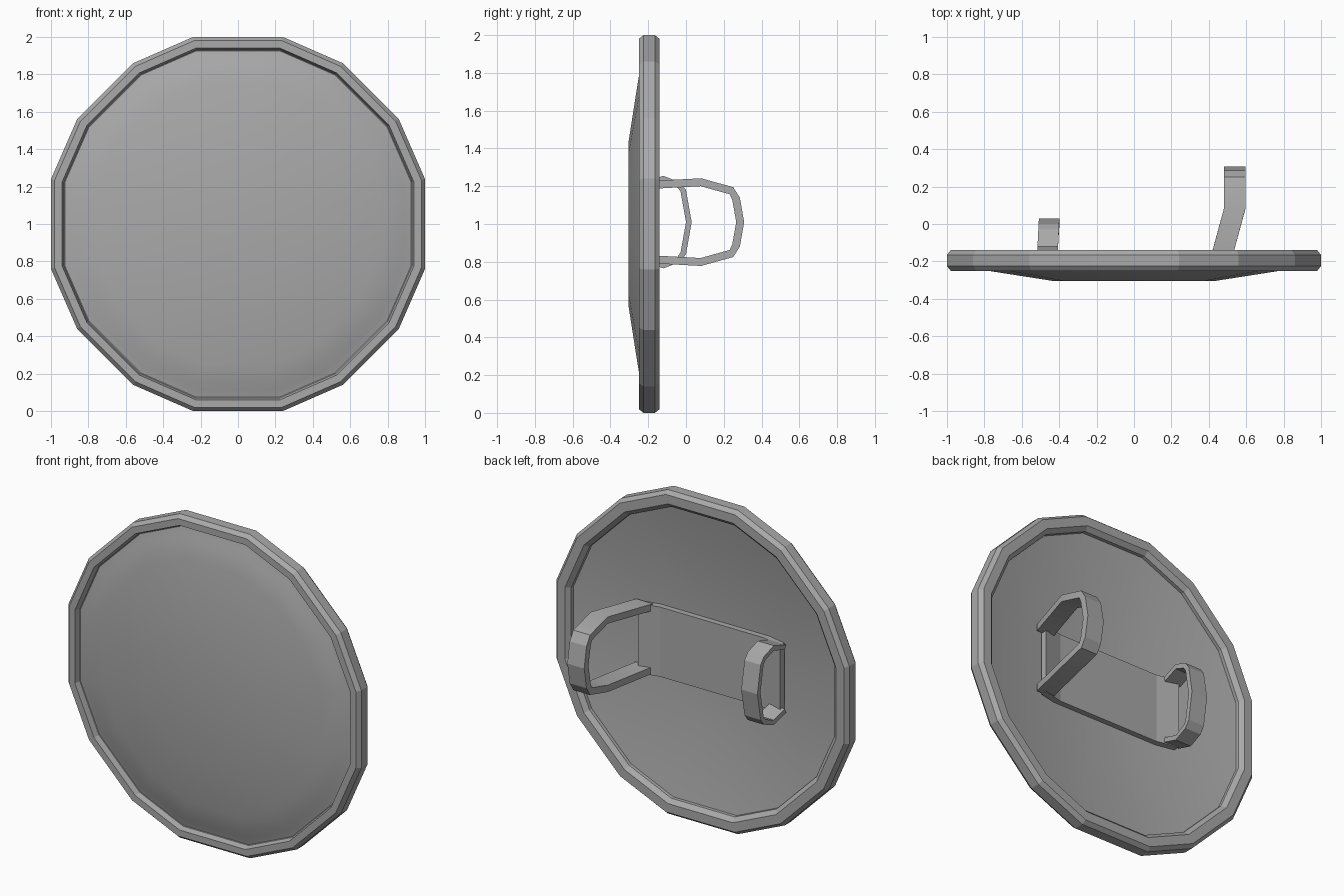
import bpy, bmesh, math
from mathutils import Vector

cube = bpy.data.objects.get("Cube")
if cube:
    bpy.data.objects.remove(cube, do_unlink=True)

grey = bpy.data.materials.new("plain grey")
grey.use_nodes = True
colour = (0.4, 0.4, 0.4, 1)
grey.diffuse_color = colour
grey.node_tree.nodes["Principled BSDF"].inputs["Base Color"].default_value = colour

# Sixteen-sided outline, built from one quarter
quarter = [(1, 0.24), (0.86, 0.56), (0.56, 0.86), (0.24, 1)]
outline = (quarter + [(-x, z) for x, z in reversed(quarter)]
           + [(-x, -z) for x, z in quarter]
           + [(x, -z) for x, z in reversed(quarter)])


def finish(bm, name, angle):
    bmesh.ops.recalc_face_normals(bm, faces=bm.faces)
    mesh = bpy.data.meshes.new(name)
    bm.to_mesh(mesh)
    bm.free()
    obj = bpy.data.objects.new(name, mesh)
    bpy.context.collection.objects.link(obj)
    mesh.materials.append(grey)
    bpy.ops.object.select_all(action="DESELECT")
    obj.select_set(True)
    bpy.context.view_layer.objects.active = obj
    if angle:
        bpy.ops.object.shade_smooth_by_angle(angle=math.radians(angle))
    return obj


def bridge(bm, a, b):
    n = len(a)
    for i in range(n):
        j = (i + 1) % n
        bm.faces.new((a[i], a[j], b[j], b[i]))


def rings(bm, profile):
    return [[bm.verts.new((x * r, y, 1 + z * r)) for x, z in outline]
            for r, y in profile]


# Rim: closed band with chamfered outer edges
bm = bmesh.new()
loops = rings(bm, [(0.98, -0.25), (1, -0.225), (1, -0.165), (0.98, -0.14),
                   (0.925, -0.14), (0.9, -0.165), (0.9, -0.2),
                   (0.93, -0.215), (0.94, -0.25)])
for k in range(len(loops)):
    bridge(bm, loops[k], loops[(k + 1) % len(loops)])
finish(bm, "rim", 15)

# Dish: domed front and hollow back
bm = bmesh.new()
loops = rings(bm, [(0.43, -0.305), (0.75, -0.255), (0.85, -0.238),
                   (0.89, -0.222), (0.93, -0.212), (0.91, -0.185), (0.43, -0.27)])
for a, b in zip(loops, loops[1:]):
    bridge(bm, a, b)
bm.faces.new(loops[0])
bm.faces.new(loops[-1])
finish(bm, "dish", 25)


def prism(name, sections, angle=0):
    """Closed tube through four-cornered sections, capped at both ends."""
    bm = bmesh.new()
    loops = [[bm.verts.new(p) for p in s] for s in sections]
    for a, b in zip(loops, loops[1:]):
        bridge(bm, a, b)
    bm.faces.new(loops[0])
    bm.faces.new(loops[-1])
    return finish(bm, name, angle)


# Backing plate with ends bent slightly outwards
prism("backing_plate", [
    [(x, y, 0.79), (x, y, 1.22), (x, y - 0.04, 1.22), (x, y - 0.04, 0.79)]
    for x, y in [(-0.5, -0.205), (-0.36, -0.235), (0.34, -0.235), (0.47, -0.205)]])


# Straps: flat bands looping out of the plate, mirrored top to bottom
def strap(name, half, thick, width, lean):
    path = [Vector(p) for p in half]
    path += [Vector((y, -h)) for y, h in reversed(half[:-1])]
    sections = []
    for i, p in enumerate(path):
        t = (path[min(i + 1, len(path) - 1)] - path[max(i - 1, 0)]).normalized()
        q = p + Vector((t.y, -t.x)) * thick
        section = []
        for c, side in ((p, 0), (p, width), (q, width), (q, 0)):
            section.append((lean(p.x) + side, c.x, 1.01 + c.y))
        sections.append(section)
    prism(name, sections, 20)


strap("arm_strap", [(-0.24, 0.215), (0.08, 0.232), (0.25, 0.185), (0.285, 0.13), (0.308, 0)],
      0.042, 0.115, lambda y: 0.48 + 0.27 * min(0, y - 0.08))
strap("hand_grip", [(-0.23, 0.21), (-0.12, 0.245), (-0.03, 0.21), (0, 0.17), (0.03, 0)],
      0.03, 0.11, lambda y: -0.51 + 0.05 * y)
